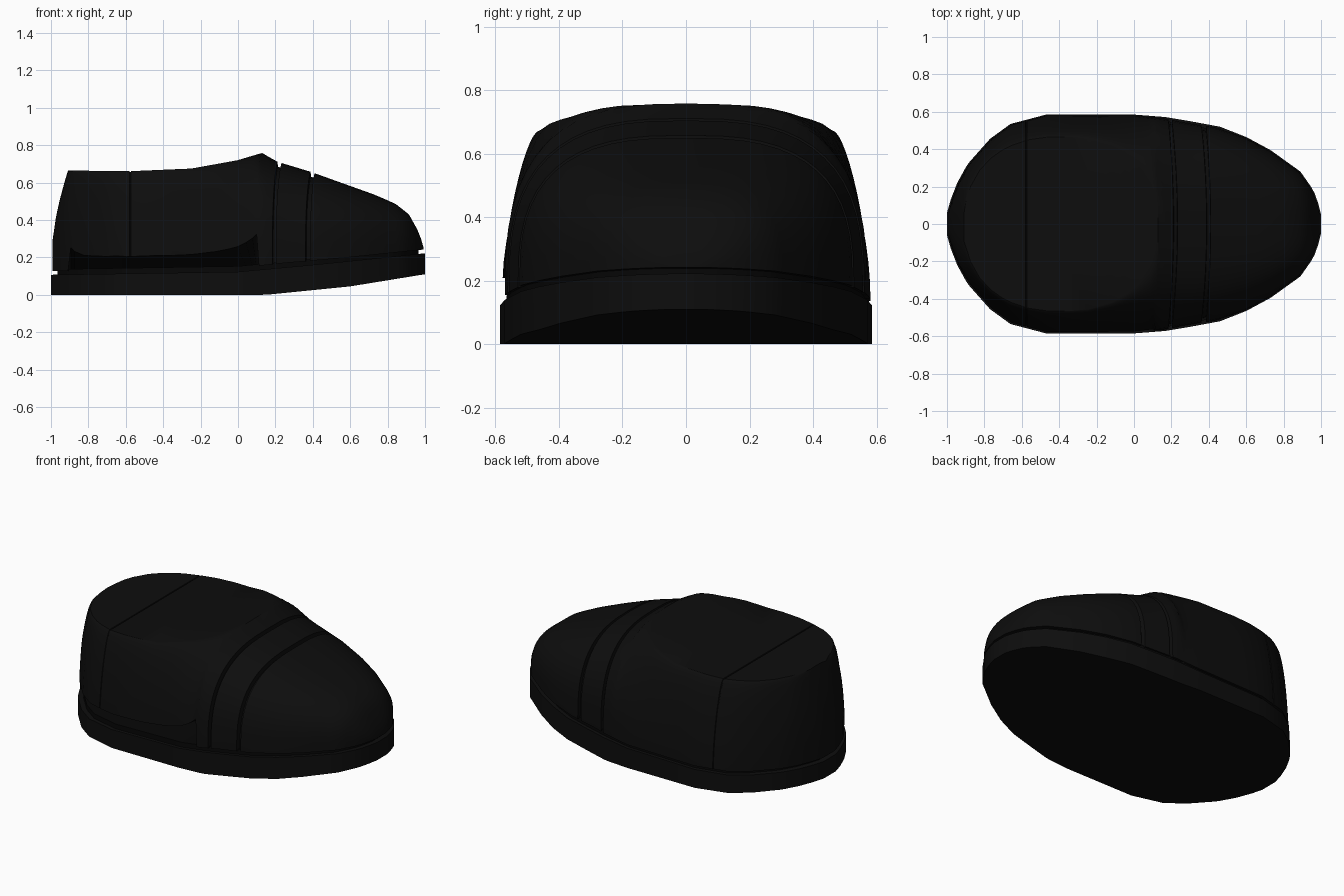
import bpy, bmesh, math

cube = bpy.data.objects.get("Cube")
if cube:
    bpy.data.objects.remove(cube, do_unlink=True)


def material(name, value):
    mat = bpy.data.materials.new(name)
    mat.use_nodes = True
    colour = (value, value, value, 1)
    mat.diffuse_color = colour
    mat.node_tree.nodes["Principled BSDF"].inputs["Base Color"].default_value = colour
    return mat


black = material("soft black", 0.004)
deep = material("seam black", 0.002)


def curve(points):
    """Piecewise linear function of x through a few points."""
    def at(x):
        x = min(max(x, points[0][0]), points[-1][0])
        for (xa, a), (xb, b) in zip(points, points[1:]):
            if x <= xb:
                return a + (b - a) * (x - xa) / (xb - xa)
    return at


# Plan outline and side profiles, heel at -x and toe at +x
half_width = curve([(-1, .06), (-.98, .13), (-.945, .22), (-.89, .32), (-.77, .455), (-.66, .535),
                    (-.47, .585), (0, .585), (.19, .57), (.46, .52), (.6, .465), (.73, .395),
                    (.89, .28), (.96, .18), (.985, .11), (1, .05)])
sole_bottom = curve([(-1, 0), (.15, 0), (.6, .045), (1, .11)])
sole_top = curve([(-1, .107), (0, .123), (.4, .16), (1, .222)])
top_line = curve([(-1, .28), (-.975, .45), (-.935, .6), (-.915, .665), (-.6, .66), (-.25, .675),
                  (0, .72), (.13, .758), (.21, .712), (.39, .658), (.75, .53), (.85, .485),
                  (.92, .43), (.965, .35), (.985, .3), (1, .25)])
GAP = 0.02


def cap_width(x):
    """Half width of the flat top inside the collar."""
    u = abs(x + .392) / .522
    return .47 * (1 - u ** 2.3) ** (1 / 2.3) if u < 1 else 0


def mirrored(half):
    return half + [(-y, z) for y, z in reversed(half) if y > 0 or half[-1][0] > 0]


def loft(name, rings, mat):
    bm = bmesh.new()
    loops = [[bm.verts.new(p) for p in ring] for ring in rings]
    count = len(loops[0])
    for a, b in zip(loops, loops[1:]):
        for i in range(count):
            j = (i + 1) % count
            bm.faces.new((a[i], a[j], b[j], b[i]))
    bm.faces.new(loops[0])
    bm.faces.new(loops[-1][::-1])
    bmesh.ops.remove_doubles(bm, verts=bm.verts, dist=1e-4)
    bmesh.ops.recalc_face_normals(bm, faces=bm.faces)
    mesh = bpy.data.meshes.new(name)
    bm.to_mesh(mesh)
    bm.free()
    mesh.materials.append(mat)
    mesh.shade_smooth()
    mesh.set_sharp_from_angle(angle=math.radians(30))
    obj = bpy.data.objects.new(name, mesh)
    bpy.context.collection.objects.link(obj)
    return obj


stations = [-1, -.99, -.98, -.96, -.945, -.93, -.915, -.9, -.88, -.83, -.77, -.71, -.66, -.56, -.47,
            -.35, -.25, -.12, -.05, 0, .05, .09, .115, .13, .17, .3, .46, .53, .6, .67, .73, .8,
            .85, .89, .92, .945, .965, .985, 1]


# Sole and the narrow recessed band above it
def slab(name, low, high, scale, mat):
    rings = []
    for x in stations:
        w = half_width(x) * scale
        rings.append([(x * scale, y, z) for y, z in mirrored([(w, low(x)), (w, high(x))])])
    return loft(name, rings, mat)


slab("sole", sole_bottom, sole_top, 1, black)
slab("recessed_welt", lambda x: sole_top(x) - .01, lambda x: sole_top(x) + GAP + .01, .965, deep)


# Upper: rounded walls rising to a flat collar top, domed over the toe
def upper_ring(x, inset):
    w, r = half_width(x), min(cap_width(x), half_width(x) * .9)
    base, top = sole_top(x) + GAP, top_line(x) - inset
    power = 2.8 - 1.6 * r / w
    half = []
    steps = 14
    for k in range(steps + 1):
        a = math.pi / 2 * k / steps
        f = max(math.cos(a), 0) ** (2 / power) if k < steps else 0
        g = math.sin(a) ** (2 / power)
        half.append((r + (w - inset - r) * f, base + (top - base) * g))
    half += [(r / 2, top), (0, top)]
    bend = .04 * max(0, 1 - abs(x - .3) / .3)
    return [(x * .993 - bend * (y / w) ** 2, y * .993, z) for y, z in mirrored(half)]


profile = [(x, 0) for x in stations]
# Two seams across the instep and a fine one round the heel
for centre, width, depth in ((.224, .011, .026), (.402, .011, .026), (-.58, .004, .005)):
    for side in (-1, 1):
        profile += [(centre + side * width, 0), (centre + side * (width - .002), depth)]
profile.sort()
upper = loft("upper", [upper_ring(x, d) for x, d in profile], black)
